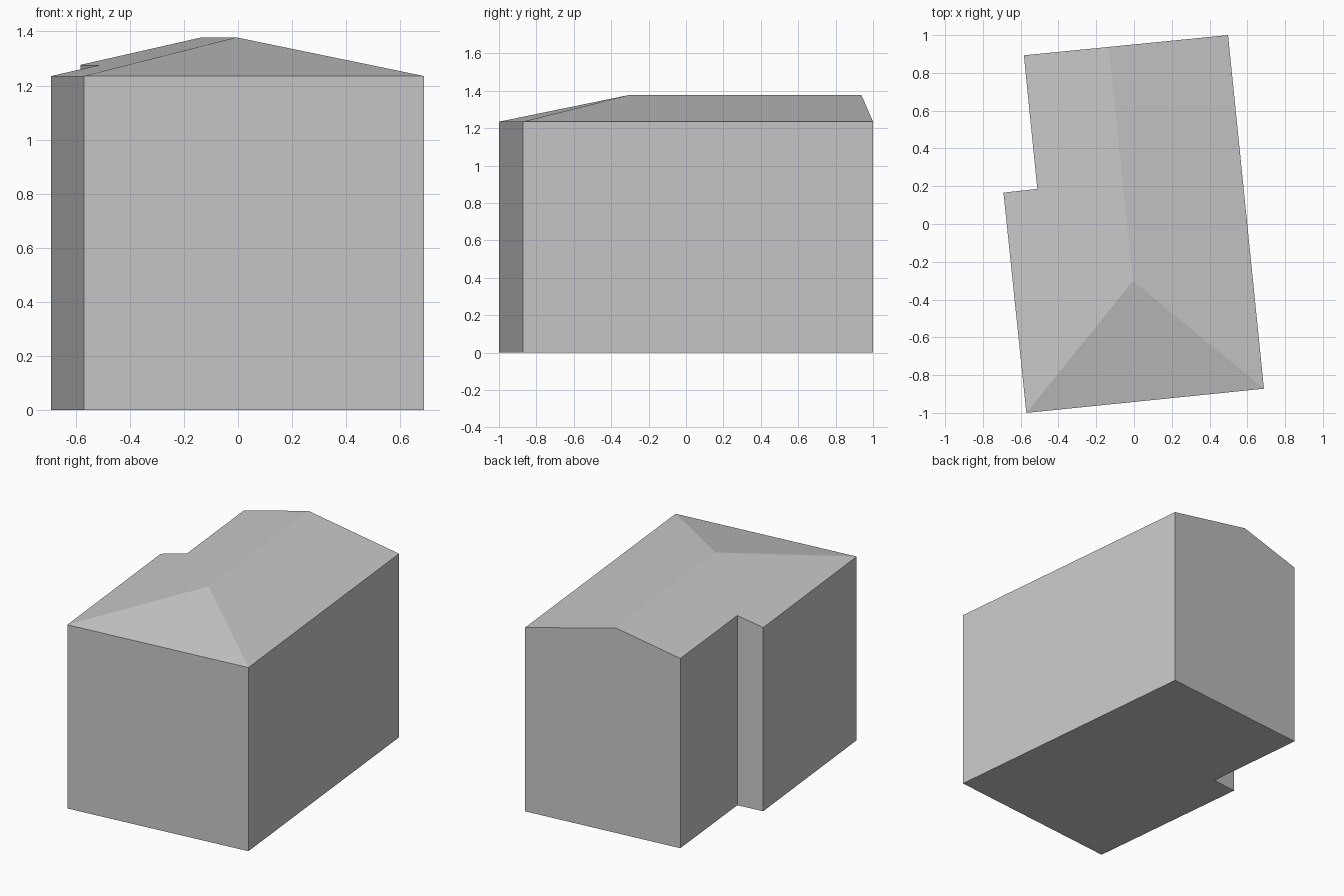
import bpy
import bmesh
from mathutils import Vector

cube = bpy.data.objects.get("Cube")
if cube:
    bpy.data.objects.remove(cube, do_unlink=True)

EAVES, RIDGE = 1.235, 1.378

# Footprint corners, anticlockwise, with a notch at the back of the left-hand side
front_a, front_b = (-0.57, -1.0), (0.688, -0.872)
back_b, back_a = (0.498, 1.0), (-0.583, 0.893)
notch_in, notch_out = (-0.512, 0.186), (-0.691, 0.166)
footprint = [front_a, front_b, back_b, back_a, notch_in, notch_out]
peak = Vector((-0.006, -0.302, RIDGE))

grey = bpy.data.materials.new("plain grey")
grey.use_nodes = True
colour = (0.58, 0.58, 0.58, 1)
grey.diffuse_color = colour
grey.node_tree.nodes["Principled BSDF"].inputs["Base Color"].default_value = colour


def slice_roof(bm, start, end):
    """Cut away everything above the slope from one eave up to the peak."""
    p, q = Vector((*start, EAVES)), Vector((*end, EAVES))
    normal = (q - p).cross(peak - p).normalized()
    if normal.z < 0:
        normal.negate()
    cut = bmesh.ops.bisect_plane(bm, geom=bm.verts[:] + bm.edges[:] + bm.faces[:],
                                 dist=1e-5, plane_co=p, plane_no=normal, clear_outer=True)
    rim = [e for e in bm.edges if e.is_boundary]
    bmesh.ops.contextual_create(bm, geom=rim)
    bm.normal_update()


def add_part(name, bm, keep):
    """Make an object from the faces of the solid that pass the test."""
    part = bm.copy()
    part.normal_update()
    unwanted = [f for f in part.faces if not keep(f)]
    bmesh.ops.delete(part, geom=unwanted, context="FACES")
    mesh = bpy.data.meshes.new(name)
    part.to_mesh(mesh)
    part.free()
    mesh.materials.append(grey)
    bpy.context.collection.objects.link(bpy.data.objects.new(name, mesh))


# Solid block raised from the footprint
solid = bmesh.new()
base = solid.faces.new([solid.verts.new((x, y, 0)) for x, y in footprint])
raised = bmesh.ops.extrude_face_region(solid, geom=[base], use_keep_orig=True)
top = [v for v in raised["geom"] if isinstance(v, bmesh.types.BMVert)]
bmesh.ops.translate(solid, verts=top, vec=(0, 0, 2))

# Three roof slopes: front hip, right side, left side
for eave in ((front_a, front_b), (front_b, back_b), (notch_out, front_a)):
    slice_roof(solid, *eave)
bmesh.ops.recalc_face_normals(solid, faces=solid.faces[:])

add_part("walls_and_floor", solid, lambda f: f.normal.z < 0.5)
add_part("hipped_roof", solid, lambda f: f.normal.z >= 0.5)
solid.free()
